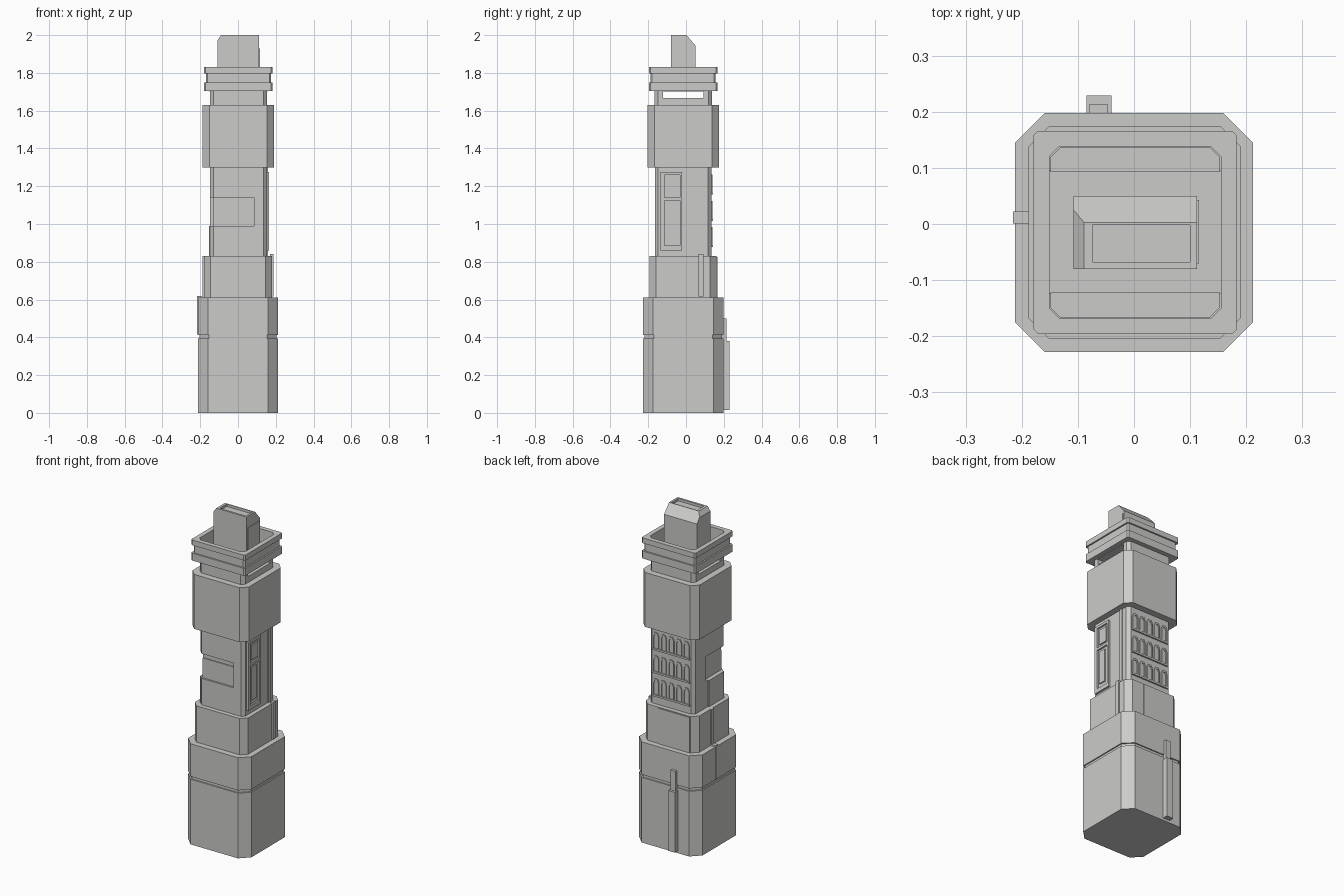
import bpy
import bmesh
from mathutils import Vector

cube = bpy.data.objects.get("Cube")
if cube:
    bpy.data.objects.remove(cube)

stone = bpy.data.materials.new("light grey stone")
stone.use_nodes = True
GREY = (0.6, 0.6, 0.59, 1)
stone.diffuse_color = GREY
stone.node_tree.nodes["Principled BSDF"].inputs["Base Color"].default_value = GREY
CY = -0.015  # tower axis in y


def finish(name, bm):
    bmesh.ops.recalc_face_normals(bm, faces=bm.faces)
    mesh = bpy.data.meshes.new(name)
    bm.to_mesh(mesh)
    bm.free()
    mesh.materials.append(stone)
    obj = bpy.data.objects.new(name, mesh)
    bpy.context.collection.objects.link(obj)
    return obj


def extrude(name, points, offset):
    """Solid made by pushing a flat outline along an offset."""
    bm = bmesh.new()
    face = bm.faces.new([bm.verts.new(p) for p in points])
    moved = bmesh.ops.extrude_face_region(bm, geom=[face])["geom"]
    bmesh.ops.translate(bm, vec=Vector(offset),
                        verts=[v for v in moved if isinstance(v, bmesh.types.BMVert)])
    return finish(name, bm)


def box(name, x, y, z):
    points = [(x[0], y[0], z[0]), (x[1], y[0], z[0]), (x[1], y[1], z[0]), (x[0], y[1], z[0])]
    return extrude(name, points, (0, 0, z[1] - z[0]))


def tier(name, hx, hy, z, cut, cx=0.0):
    """Square block with chamfered upright corners."""
    a, b = hx - cut, hy - cut
    ring = [(hx, -b), (hx, b), (a, hy), (-a, hy), (-hx, b), (-hx, -b), (-a, -hy), (a, -hy)]
    return extrude(name, [(cx + px, CY + py, z[0]) for px, py in ring], (0, 0, z[1] - z[0]))


def carve(target, *cutters):
    for cutter in cutters:
        mod = target.modifiers.new("carve", "BOOLEAN")
        mod.operation = "DIFFERENCE"
        mod.solver = "EXACT"
        mod.object = cutter
        cutter.hide_render = True
        cutter.hide_set(True)
        cutter.display_type = "WIRE"


# Base with a thin groove, and the stepped tier above it
tier("lower_base", 0.212, 0.213, (0, 0.395), 0.053)
tier("base_groove", 0.205, 0.206, (0.395, 0.412), 0.051)
tier("upper_base", 0.212, 0.213, (0.412, 0.61), 0.053)
tier("second_tier", 0.179, 0.177, (0.61, 0.83), 0.034)
box("tier_back_plate", (-0.14, 0.07), (0.15, 0.166), (0.61, 0.825))

# Pipes and rails
box("back_pipe_lower", (-0.085, -0.04), (0.19, 0.229), (0.015, 0.38))
box("back_pipe_upper", (-0.079, -0.047), (0.19, 0.214), (0.38, 0.5))
box("right_rail_lower", (-0.216, -0.188), (0.001, 0.022), (0.415, 0.62))
box("right_rail_upper", (-0.188, -0.17), (0.001, 0.022), (0.61, 0.83))
box("left_rail", (0.17, 0.187), (0.067, 0.093), (0.615, 0.84))

# Shaft with a recess wrapping round one front corner
shaft = tier("shaft", 0.15, 0.15, (0.83, 1.3), 0.018, 0.003)
carve(shaft,
      box("front_recess_cutter", (-0.3, 0.085), (-0.3, -0.148), (0.99, 1.14)),
      box("side_recess_cutter", (-0.3, -0.13), (-0.3, 0.02), (0.99, 1.14)))
box("recess_screen", (-0.129, 0.084), (-0.154, -0.14), (0.99, 1.11))
box("shaft_side_block", (-0.154, -0.13), (-0.145, 0.0), (0.83, 0.99))
box("shaft_strip", (0.14, 0.158), (0.066, 0.086), (0.83, 1.3))

# Side panel with sunken bays holding raised inserts
panel = box("side_panel", (0.14, 0.165), (-0.135, -0.02), (0.86, 1.275))
carve(panel,
      box("upper_bay_cutter", (0.155, 0.2), (-0.115, -0.032), (1.14, 1.26)),
      box("lower_bay_cutter", (0.155, 0.2), (-0.115, -0.032), (0.885, 1.125)))
box("upper_insert", (0.15, 0.162), (-0.1, -0.042), (1.155, 1.245))
box("lower_insert", (0.15, 0.162), (-0.1, -0.055), (0.91, 1.11))


# Rows of arched windows on the back
def arch(name, x, z, w, h, y0, depth):
    outline = [(-w, -h), (w, -h), (w, h * 0.65), (w * 0.5, h), (-w * 0.5, h), (-w, h * 0.65)]
    return extrude(name, [(x + px, y0, z + pz) for px, pz in outline], (0, depth, 0))


for row, z in enumerate((0.93, 1.07, 1.21)):
    for col in range(5):
        x = 0.004 + (col - 2) * 0.051
        frame = arch(f"window_frame_{row}_{col}", x, z, 0.02, 0.053, 0.125, 0.016)
        carve(frame, arch(f"window_cutter_{row}_{col}", x, z, 0.012, 0.042, 0.136, 0.03))
    box(f"window_sill_{row}", (-0.122, 0.13), (0.125, 0.144), (z - 0.053, z - 0.042))

# Upper block and the open neck above it
tier("upper_block", 0.189, 0.19, (1.3, 1.63), 0.037, 0.001)
neck = tier("neck", 0.151, 0.152, (1.63, 1.735), 0.018, 0.002)
carve(neck, box("neck_opening_cutter", (-0.3, 0.3), (-0.122, 0.093), (1.667, 1.8)))
box("deck", (-0.152, 0.156), (-0.124, 0.095), (1.702, 1.725))

# Crown: three stacked bands with an open middle
for name, half, z in (("crown_lower_band", 0.181, (1.705, 1.75)),
                      ("crown_middle_band", 0.172, (1.75, 1.798)),
                      ("crown_upper_band", 0.181, (1.798, 1.83))):
    band = tier(name, half, half, z, 0.008, 0.002)
    carve(band, tier(name + "_cutter", 0.153, 0.153, (1.6, 1.9), 0.018, 0.002))

# Cap block: sloped back, chamfered side, sunken top
profile = [(-0.08, 1.71), (0.05, 1.71), (0.05, 1.945), (0.003, 2.0), (-0.08, 2.0)]
cap = extrude("cap", [(-0.108, y, z) for y, z in profile], (0.22, 0, 0))
wedge = [(-0.12, -0.2, 1.957), (-0.08, -0.2, 2.013), (-0.12, -0.2, 2.013)]
carve(cap,
      extrude("cap_chamfer_cutter", wedge, (0, 0.4, 0)),
      box("cap_top_cutter", (-0.074, 0.1), (-0.068, -0.002), (1.985, 2.1)))
box("cap_side_plate", (0.108, 0.116), (-0.07, 0.043), (1.72, 1.93))
